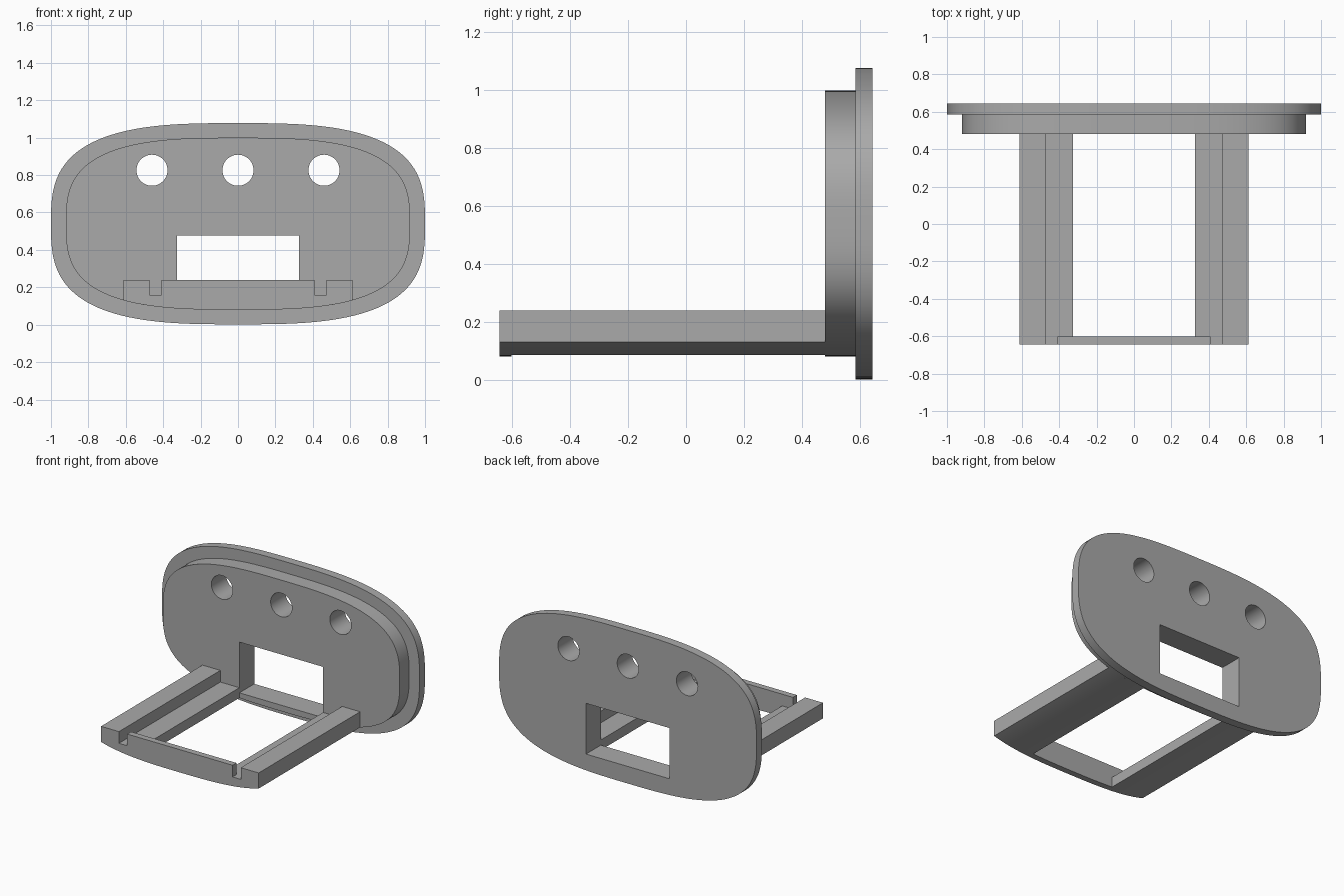
import bpy, bmesh, math

cube = bpy.data.objects.get("Cube")
if cube:
    bpy.data.objects.remove(cube, do_unlink=True)

grey = bpy.data.materials.new("plain grey")
grey.use_nodes = True
grey.diffuse_color = (0.4, 0.4, 0.4, 1)
grey.node_tree.nodes["Principled BSDF"].inputs["Base Color"].default_value = (0.4, 0.4, 0.4, 1)

MID_Z = 0.54
FRONT, BODY, FLANGE, BACK = -0.645, 0.48, 0.585, 0.645
BODY_W, BODY_H = 0.92, 0.46
SILL, TOP, INNER = 0.158, 0.24, 0.325


def oval(a, b, n=128):
    """Rounded, slightly squared oval as (x, z) points."""
    pts = []
    for i in range(n):
        t = math.tau * (i + 0.5) / n
        c, s = math.cos(t), math.sin(t)
        pts.append((math.copysign(abs(c) ** (2 / 3), c) * a,
                    MID_Z + math.copysign(abs(s) ** (2 / 3), s) * b))
    return pts


def belly(x0, x1, n=12):
    """Points along the underside of the body oval."""
    xs = [x0 + (x1 - x0) * i / n for i in range(n + 1)]
    return [(x, MID_Z - BODY_H * (1 - abs(x / BODY_W) ** 3) ** (1 / 3)) for x in xs]


def loft(name, sections):
    """Solid through (y, outline) sections with capped ends."""
    bm = bmesh.new()
    rings = [[bm.verts.new((x, y, z)) for x, z in pts] for y, pts in sections]
    for r, q in zip(rings, rings[1:]):
        for i in range(len(r)):
            j = (i + 1) % len(r)
            bm.faces.new((r[i], r[j], q[j], q[i]))
    bm.faces.new(rings[0])
    bm.faces.new(rings[-1])
    bmesh.ops.recalc_face_normals(bm, faces=bm.faces)
    mesh = bpy.data.meshes.new(name)
    bm.to_mesh(mesh)
    bm.free()
    mesh.materials.append(grey)
    ob = bpy.data.objects.new(name, mesh)
    bpy.context.collection.objects.link(ob)
    return ob


def select(ob):
    bpy.ops.object.select_all(action='DESELECT')
    ob.select_set(True)
    bpy.context.view_layer.objects.active = ob


def cut(ob, outline):
    """Cut an outline straight through the plate."""
    cutter = loft("cutter", [(BODY - 0.1, outline), (BACK + 0.1, outline)])
    cutter.hide_render = True
    mod = ob.modifiers.new("cut", 'BOOLEAN')
    mod.operation, mod.solver, mod.object = 'DIFFERENCE', 'EXACT', cutter
    select(ob)
    bpy.ops.object.modifier_apply(modifier=mod.name)
    bpy.data.objects.remove(cutter, do_unlink=True)


# End plate: plug body stepping out to a wider flange
body, rim = oval(BODY_W, BODY_H), oval(1.0, 0.538)
plate = loft("end_plate", [(BODY, body), (FLANGE, body), (FLANGE, rim), (BACK, rim)])

# Three round holes and the rectangular window
for x in (-0.46, 0, 0.46):
    cut(plate, [(x + 0.083 * math.cos(math.tau * i / 48),
                 0.826 + 0.083 * math.sin(math.tau * i / 48)) for i in range(48)])
cut(plate, [(-INNER, 0.122), (INNER, 0.122), (INNER, 0.478), (-INNER, 0.478)])

# Stepped rails with rounded undersides
parts = [plate]
for side, name in ((1, "left_rail"), (-1, "right_rail")):
    profile = belly(INNER, 0.612) + [(0.612, TOP), (0.473, TOP), (0.473, SILL), (INNER, SILL)]
    profile = [(side * x, z) for x, z in profile]
    parts.append(loft(name, [(FRONT, profile), (BODY, profile)]))

# Front crossbar resting on the rail steps, leaving a slot at each side
bar = belly(-INNER, INNER, 20) + [(INNER, SILL), (0.409, SILL), (0.409, TOP),
                                  (-0.409, TOP), (-0.409, SILL), (-INNER, SILL)]
parts.append(loft("front_crossbar", [(FRONT, bar), (-0.602, bar)]))

for ob in parts:
    select(ob)
    bpy.ops.object.shade_smooth_by_angle(angle=math.radians(30))
